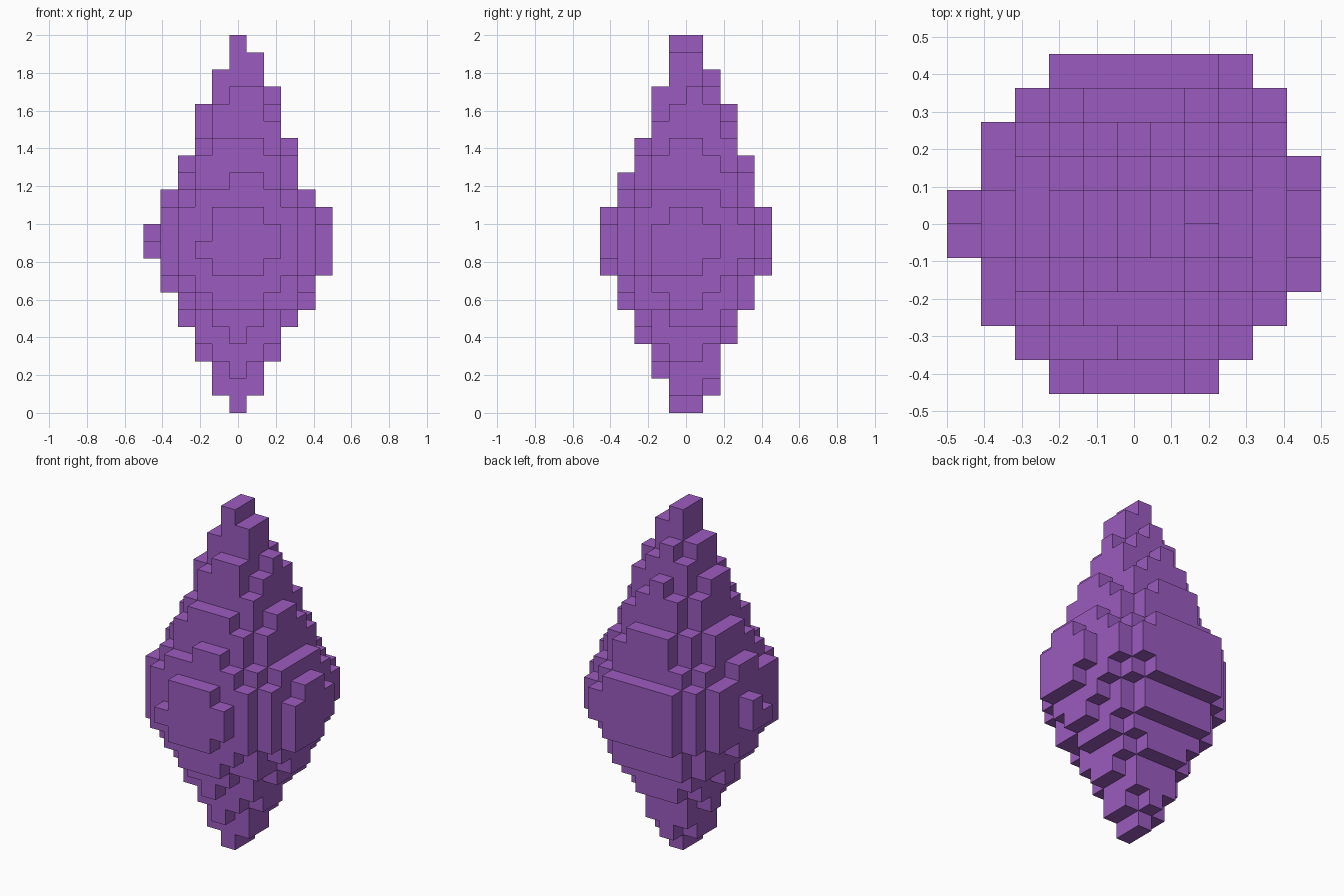
import bpy
import bmesh
from math import radians
from mathutils import Vector

cube = bpy.data.objects.get("Cube")
if cube:
    bpy.data.objects.remove(cube, do_unlink=True)

CELL = 1 / 11
# Axis of the crystal, slightly off the grid centre, in cells
AXIS_X, AXIS_Y = 0.15, 0.2
# Squared radius of each layer in cells, from bottom tip to top tip
RADII_SQ = [0.7, 2.3, 3.2, 5, 7.7, 10.3, 16, 18.4, 24.6, 27.5, 26.65,
            24.6, 18.4, 14.6, 12.6, 9.3, 6.8, 5.8, 3.75, 2.35, 1.3, 0.7]

# One purple material
purple = bpy.data.materials.new("crystal purple")
purple.use_nodes = True
colour = (0.33, 0.105, 0.52, 1)
purple.diffuse_color = colour
purple.node_tree.nodes["Principled BSDF"].inputs["Base Color"].default_value = colour

# Fill the cells of every round layer
cells = set()
for k, limit in enumerate(RADII_SQ):
    for x in range(-6, 7):
        for j in range(-6, 6):
            y = j + 0.5
            if (x - AXIS_X) ** 2 + (y - AXIS_Y) ** 2 <= limit:
                cells.add((x, j, k))
# Small chip on the left side facet
cells.add((5, -2, 8))

# Skin the exposed sides of the cells
bm = bmesh.new()
corners = {}


def corner(p):
    key = tuple(round(2 * c) for c in p)
    if key not in corners:
        corners[key] = bm.verts.new(p * CELL)
    return corners[key]


for cell in sorted(cells):
    centre = Vector(cell) + Vector((0, 0.5, 0.5))
    for axis in range(3):
        for sign in (-1, 1):
            step = [0, 0, 0]
            step[axis] = sign
            if tuple(a + b for a, b in zip(cell, step)) in cells:
                continue
            n = Vector(step) / 2
            u = Vector((0, 0, 0))
            u[(axis + 1) % 3] = 0.5
            v = n.cross(u) * 2
            bm.faces.new([corner(centre + n + a * u + b * v)
                          for a, b in ((-1, -1), (1, -1), (1, 1), (-1, 1))])

# Merge flat neighbouring squares into clean facets
bmesh.ops.dissolve_limit(bm, angle_limit=radians(1), verts=bm.verts[:], edges=bm.edges[:])

mesh = bpy.data.meshes.new("crystal")
bm.to_mesh(mesh)
bm.free()
mesh.materials.append(purple)
crystal = bpy.data.objects.new("crystal", mesh)
bpy.context.collection.objects.link(crystal)
